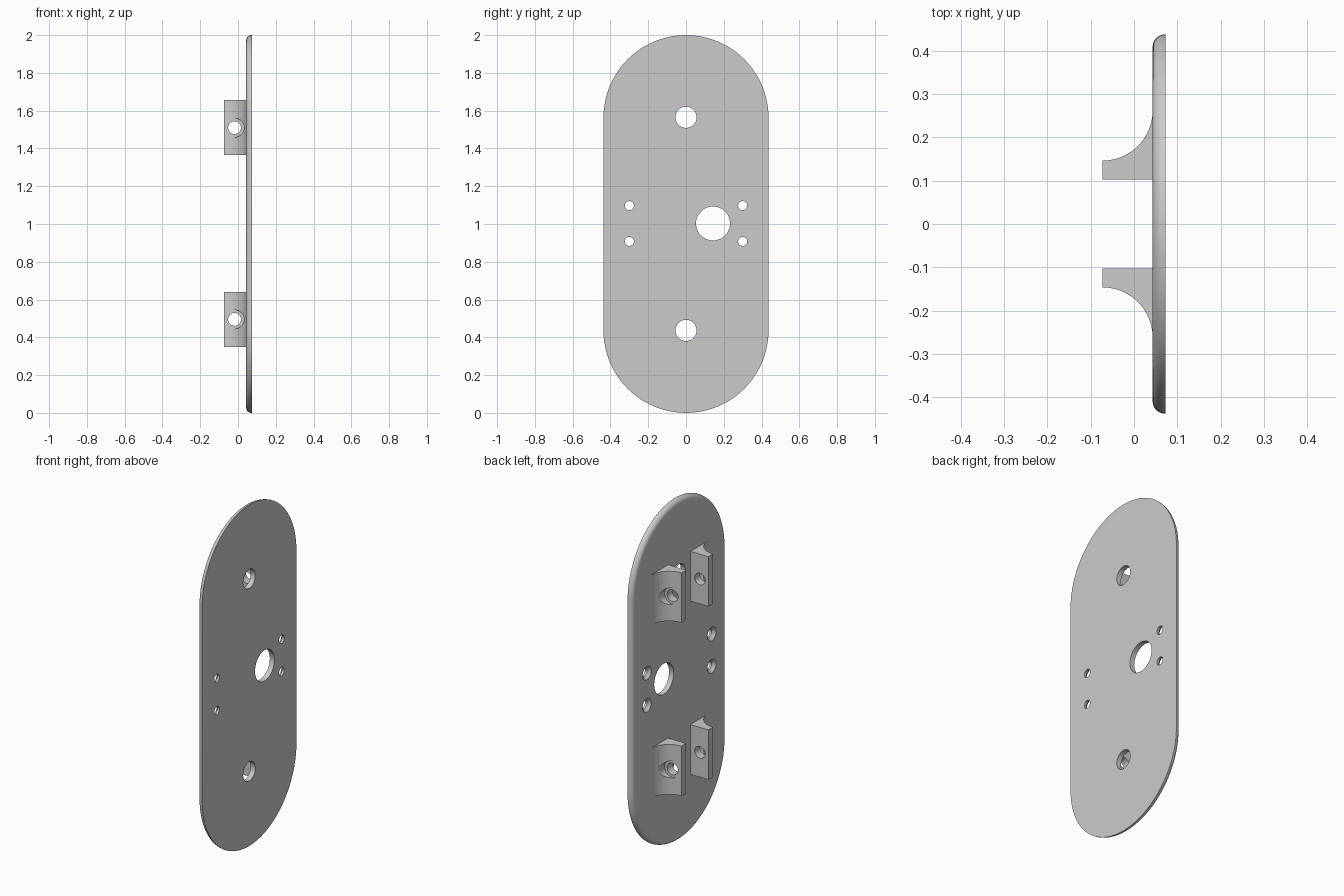
import bpy
import bmesh
from math import sin, cos, pi
from mathutils import Vector

cube = bpy.data.objects.get("Cube")
if cube:
    bpy.data.objects.remove(cube, do_unlink=True)

BACK, FACE = 0.043, 0.073      # plate thickness along x
HALF, HEIGHT = 0.437, 2.0      # plate half width and height
ROUND = 0.028                  # rounded rim radius

grey = bpy.data.materials.new("plain grey")
grey.use_nodes = True
grey.diffuse_color = (0.6, 0.6, 0.6, 1)
grey.node_tree.nodes["Principled BSDF"].inputs["Base Color"].default_value = grey.diffuse_color


def loft(name, rings):
    """Closed solid skinned through rings of equal point count."""
    bm = bmesh.new()
    loops = [[bm.verts.new(p) for p in ring] for ring in rings]
    n = len(loops[0])
    for a, b in zip(loops, loops[1:]):
        for i in range(n):
            j = (i + 1) % n
            bm.faces.new((a[i], a[j], b[j], b[i]))
    bm.faces.new(loops[0])
    bm.faces.new(loops[-1])
    bmesh.ops.recalc_face_normals(bm, faces=bm.faces)
    mesh = bpy.data.meshes.new(name)
    bm.to_mesh(mesh)
    bm.free()
    mesh.materials.append(grey)
    obj = bpy.data.objects.new(name, mesh)
    bpy.context.collection.objects.link(obj)
    return obj


def turned(name, center, axis, profile, segments=40):
    """Turned solid: profile holds (distance along axis, radius)."""
    axis = Vector(axis)
    u = Vector((0, 0, 1))
    v = axis.cross(u)
    turns = [2 * pi * i / segments for i in range(segments)]
    return loft(name, [[Vector(center) + axis * d + (u * cos(t) + v * sin(t)) * r
                        for t in turns] for d, r in profile])


def stadium(r, x, steps=40):
    """Upright rounded outline in the plane at x."""
    ring = []
    for mid, start in ((HEIGHT - HALF, 0), (HALF, pi)):
        for i in range(steps + 1):
            a = start + pi * i / steps
            ring.append((x, r * cos(a), mid + r * sin(a)))
    return ring


def cut(obj, cutters):
    for cutter in cutters:
        cutter.hide_render = True
        mod = obj.modifiers.new("hole", 'BOOLEAN')
        mod.operation = 'DIFFERENCE'
        mod.solver = 'EXACT'
        mod.object = cutter
        with bpy.context.temp_override(object=obj, active_object=obj):
            bpy.ops.object.modifier_apply(modifier=mod.name)
        bpy.data.objects.remove(cutter, do_unlink=True)


def smooth(obj):
    bpy.ops.object.select_all(action='DESELECT')
    obj.select_set(True)
    bpy.context.view_layer.objects.active = obj
    bpy.ops.object.shade_smooth_by_angle(angle=0.5)


# Plate with a rounded rim on the bracket side
rim = []
for i in range(9):
    a = pi / 2 * i / 8
    rim.append(stadium(HALF - ROUND * (1 - sin(a)), BACK + ROUND * (1 - cos(a))))
plate = loft("plate", rim + [stadium(HALF, FACE)])

# Straight holes: two access holes and the large one
holes = [turned("hole_cutter", (0, y, z), (1, 0, 0), [(0, r), (0.1, r)])
         for y, z, r in ((0, 1.565, 0.056), (0, 0.437, 0.056), (0.143, 1.003, 0.09))]

# Countersunk screw holes
for y in (-0.3, 0.3):
    for z in (0.908, 1.097):
        holes.append(turned("screw_cutter", (0, y, z), (1, 0, 0),
                            [(0.03, 0.04), (BACK, 0.04), (0.06, 0.024), (0.1, 0.024)], 32))
cut(plate, holes)
smooth(plate)

# Four flared brackets, mirrored across y
R = 0.116
for row, z in (("lower", 0.495), ("upper", 1.51)):
    for end, s in (("front", -1), ("back", 1)):
        flare = [(-FACE + R * sin(t), 0.262 - R * cos(t))
                 for t in (pi / 2 * i / 20 for i in range(21))]
        outline = [(-FACE, 0.103)] + flare + [(0.05, 0.262), (0.05, 0.103)]
        bracket = loft(f"{row}_{end}_bracket",
                       [[(x, s * y, z + h) for x, y in outline] for h in (-0.146, 0.146)])
        # Stepped bolt hole through the bracket
        cut(bracket, [turned("bolt_cutter", (-0.018, 0, z), (0, s, 0),
                             [(0.05, 0.034), (0.152, 0.034), (0.152, 0.05), (0.35, 0.05)])])
        smooth(bracket)
